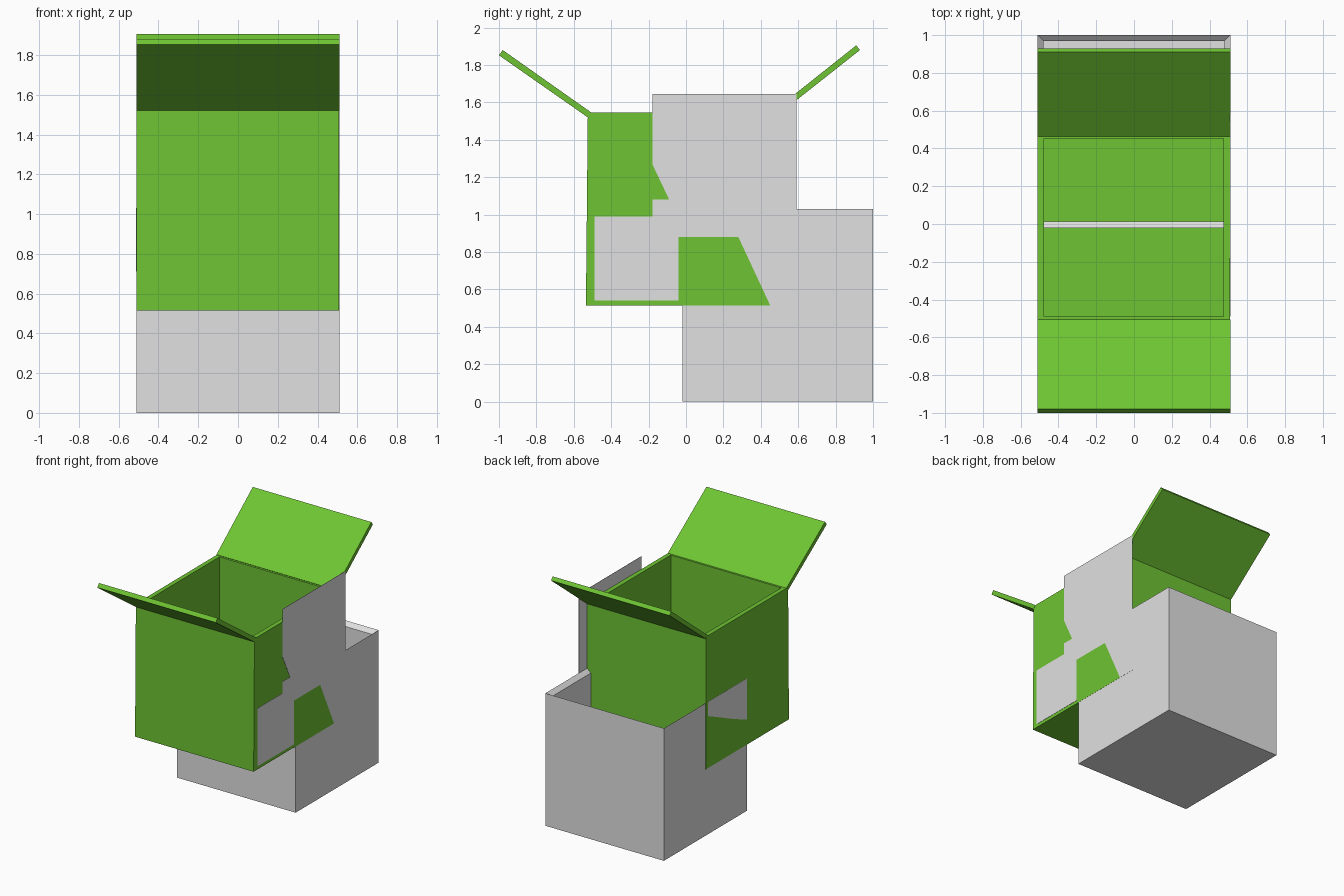
import bpy
import bmesh

cube = bpy.data.objects.get("Cube")
if cube:
    bpy.data.objects.remove(cube, do_unlink=True)


def material(name, rgb):
    mat = bpy.data.materials.new(name)
    mat.use_nodes = True
    color = (*rgb, 1.0)
    mat.diffuse_color = color
    mat.node_tree.nodes["Principled BSDF"].inputs["Base Color"].default_value = color
    return mat


GREEN = material("leaf green", (0.157, 0.55, 0.033))
GREY = material("light grey", (0.75, 0.75, 0.75))
HALF = 0.51
WALL = 0.032


def finish(name, bm, mat):
    bmesh.ops.recalc_face_normals(bm, faces=bm.faces)
    mesh = bpy.data.meshes.new(name)
    bm.to_mesh(mesh)
    bm.free()
    mesh.materials.append(mat)
    obj = bpy.data.objects.new(name, mesh)
    bpy.context.collection.objects.link(obj)
    return obj


def open_box(name, mat, x, y, z, wall, lip=0.0, lean=0.0):
    """Hollow box without a lid; lip lowers the inner rim, lean tilts the front."""
    bm = bmesh.new()

    def ring(inset, height, shift=0.0):
        x0, x1 = x[0] + inset, x[1] - inset
        y0, y1 = y[0] + inset + shift, y[1] - inset
        return [bm.verts.new((px, py, height))
                for px, py in ((x0, y0), (x1, y0), (x1, y1), (x0, y1))]

    rings = [ring(0, z[0]), ring(0, z[1], lean),
             ring(wall, z[1] - lip, lean), ring(wall, z[0] + wall)]
    for a, b in zip(rings, rings[1:]):
        for i in range(4):
            j = (i + 1) % 4
            bm.faces.new((a[i], a[j], b[j], b[i]))
    bm.faces.new(rings[0])
    bm.faces.new(rings[-1])
    return finish(name, bm, mat)


def prism(name, mat, x0, x1, outline):
    """Side outline in (y, z) extruded across x."""
    bm = bmesh.new()
    face = bm.faces.new([bm.verts.new((x0, y, z)) for y, z in outline])
    new = bmesh.ops.extrude_face_region(bm, geom=[face])["geom"]
    bmesh.ops.translate(bm, vec=(x1 - x0, 0, 0),
                        verts=[v for v in new if isinstance(v, bmesh.types.BMVert)])
    return finish(name, bm, mat)


# Lower grey box, with a rim that slopes inward
open_box("lower_box", GREY, (-HALF, HALF), (-0.02, 1.0), (0, 1.03), WALL, lip=0.03)

# Upper green box, set a hair sideways so shared side planes stay clean
open_box("upper_box", GREEN, (-HALF - 0.001, HALF - 0.001), (-0.535, 0.487),
         (0.515, 1.545), WALL + 0.003, lean=0.01)

# Open flaps hinged on the upper rim
prism("front_flap", GREEN, -HALF, HALF,
      [(-0.525, 1.52), (-0.505, 1.545), (-0.98, 1.88), (-1.0, 1.852)])
prism("back_flap", GREEN, -HALF, HALF,
      [(0.487, 1.53), (0.463, 1.55), (0.91, 1.905), (0.93, 1.88)])

# Thin grey side panel rising beside the upper box
prism("side_panel", GREY, HALF - 0.001, HALF + 0.001,
      [(-0.49, 0.54), (-0.04, 0.54), (-0.04, 0.88), (0.28, 0.88),
       (0.45, 0.515), (0.59, 0.515), (0.59, 1.645), (-0.18, 1.645),
       (-0.18, 1.27), (-0.09, 1.08), (-0.18, 1.08), (-0.18, 0.99),
       (-0.49, 0.99)])

# Coloured patches where the boxes share a side
prism("green_side_patch", GREEN, HALF - 0.001, HALF + 0.001,
      [(-0.04, 0.515), (0.45, 0.515), (0.28, 0.88), (-0.04, 0.88)])
prism("grey_side_patch", GREY, -HALF - 0.002, -HALF,
      [(-0.02, 0.71), (0.13, 0.77), (0.46, 0.92), (0.46, 1.03), (-0.02, 1.03)])
